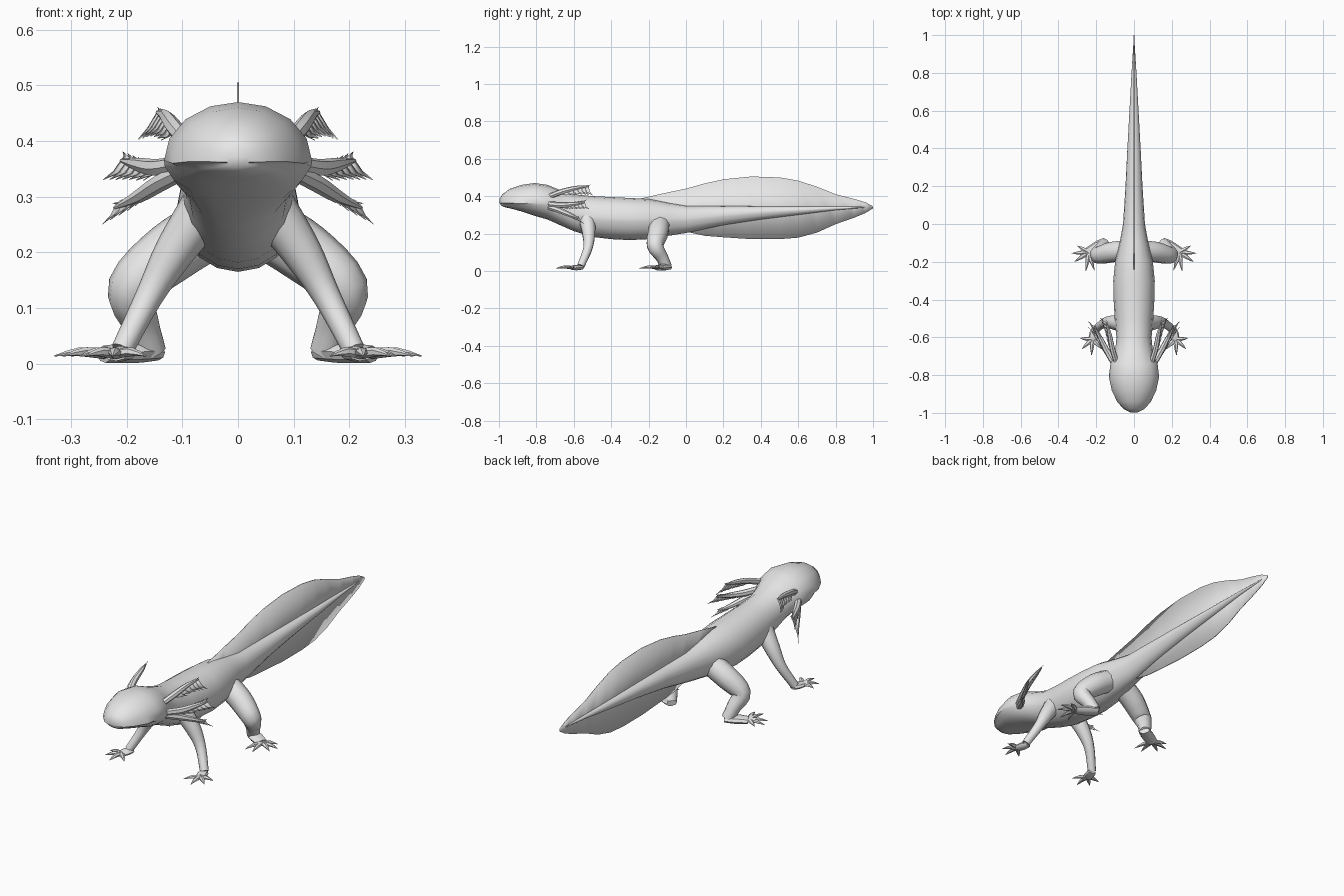
import bpy, bmesh, math
from mathutils import Vector

cube = bpy.data.objects.get("Cube")
if cube:
    bpy.data.objects.remove(cube)

skin = bpy.data.materials.new("pale_grey_skin")
skin.use_nodes = True
skin.diffuse_color = (0.8, 0.8, 0.8, 1)
for node in skin.node_tree.nodes:
    if node.type == 'BSDF_PRINCIPLED':
        node.inputs["Base Color"].default_value = skin.diffuse_color


def finish(name, bm, mirror=False, thick=0, angle=40):
    """Turn a bmesh into a shaded object, optionally mirrored or thickened."""
    bmesh.ops.recalc_face_normals(bm, faces=bm.faces)
    mesh = bpy.data.meshes.new(name)
    bm.to_mesh(mesh)
    bm.free()
    mesh.materials.append(skin)
    mesh.shade_smooth()
    mesh.set_sharp_from_angle(angle=math.radians(angle))
    ob = bpy.data.objects.new(name, mesh)
    bpy.context.collection.objects.link(ob)
    if thick:
        mod = ob.modifiers.new("thickness", 'SOLIDIFY')
        mod.thickness, mod.offset = thick, 0
    if mirror:
        ob.modifiers.new("mirror", 'MIRROR')
    return ob


def skin_rings(bm, rings):
    """Bridge closed rings of points and cap both ends."""
    loops = [[bm.verts.new(p) for p in ring] for ring in rings]
    n = len(loops[0])
    for a, b in zip(loops, loops[1:]):
        for i in range(n):
            j = (i + 1) % n
            bm.faces.new((a[i], a[j], b[j], b[i]))
    bm.faces.new(loops[0])
    bm.faces.new(loops[-1][::-1])


def spline(pts, steps):
    """Catmull-Rom interpolation of (x, y, z, radius) points."""
    v = [Vector(p) for p in pts]
    v = [v[0] * 2 - v[1]] + v + [v[-1] * 2 - v[-2]]
    out = []
    for a, b, c, d in zip(v, v[1:], v[2:], v[3:]):
        for s in range(steps):
            t = s / steps
            out.append(0.5 * (2 * b + (c - a) * t + (2 * a - 5 * b + 4 * c - d) * t * t
                              + (3 * b - a - 3 * c + d) * t ** 3))
    return out + [v[-2]]


def tube(bm, pts, sides=8, steps=3, flat=1.0):
    """Tapered round tube along a smooth path."""
    path = spline(pts, steps)
    side, rings = None, []
    for i, p in enumerate(path):
        tangent = (path[min(i + 1, len(path) - 1)] - path[max(i - 1, 0)]).to_3d().normalized()
        side = tangent.orthogonal() if side is None else side - tangent * side.dot(tangent)
        side.normalize()
        up = tangent.cross(side)
        ring = []
        for k in range(sides):
            a = math.tau * k / sides
            off = (side * math.cos(a) + up * math.sin(a)) * max(p[3], 0.001)
            off.z *= flat
            ring.append(p.to_3d() + off)
        rings.append(ring)
    skin_rings(bm, rings)


# Head, trunk and tail: y, top, bottom, half width, height of widest line
sections = [
    (-.997, .385, .352, .02, .362), (-.98, .412, .342, .055, .363),
    (-.94, .440, .333, .09, .363), (-.88, .460, .317, .118, .360),
    (-.81, .470, .295, .133, .365), (-.74, .460, .275, .125, .365),
    (-.68, .435, .248, .10, .345), (-.6, .410, .213, .093, .31),
    (-.5, .400, .182, .102, .29), (-.4, .395, .170, .108, .285),
    (-.3, .390, .165, .11, .28), (-.2, .385, .170, .10, .28),
    (-.1, .365, .187, .076, .28), (0, .348, .203, .058, .28),
    (.2, .347, .245, .045, .30), (.4, .346, .275, .035, .315),
    (.6, .345, .300, .024, .325), (.8, .345, .325, .013, .335),
    (.96, .345, .338, .003, .342)]
# The pair of angles just under the widest line forms the mouth crease
half = [90, 68, 45, 22, 0, -9, -30, -50, -70]
angles = half + [-90] + [180 - a for a in reversed(half[1:])]
bm = bmesh.new()
rings = []
for y, top, low, width, mid in sections:
    ring = []
    for deg in angles:
        a = math.radians(deg)
        s, c = math.sin(a), math.cos(a)
        lip = 0.92 if y < -.85 and s < -.01 else 1
        ring.append((width * c * lip, y * (1 if lip == 1 else .994),
                     mid + s * ((top - mid) if s > 0 else (mid - low))))
    rings.append(ring)
skin_rings(bm, rings)
finish("body", bm, angle=50)

# Tail fin: y, upper edge, lower edge
fin = [(-.24, .388, .34), (-.12, .415, .3), (0, .44, .21), (.1, .468, .188), (.2, .49, .18),
       (.35, .505, .17), (.5, .50, .17), (.6, .483, .178), (.7, .45, .205), (.8, .41, .25),
       (.9, .385, .285), (.96, .367, .31), (1, .345, .335)]
bm = bmesh.new()
rows = [[bm.verts.new((0, y, z)) for z in (top, low)] for y, top, low in fin]
for a, b in zip(rows, rows[1:]):
    bm.faces.new((a[0], a[1], b[1], b[0]))
finish("tail_fin", bm, thick=0.004)


def leg(name, limb, palm, toes):
    """Limb, flattened palm and pointed toes, mirrored to both sides."""
    bm = bmesh.new()
    tube(bm, limb, sides=10, steps=4)
    tube(bm, palm, sides=8, flat=0.55)
    root = Vector(palm[-1][:3])
    for x, y in toes:
        tip = Vector((x, y, .014))
        mid = root.lerp(tip, .5) + Vector((0, 0, .006))
        tube(bm, [(*root, .012), (*mid, .011), (*tip, .001)], sides=6, steps=2, flat=.75)
    finish(name, bm, mirror=True)


leg("front_legs",
    [(.06, -.53, .28, .045), (.115, -.52, .2, .036), (.16, -.525, .12, .025), (.208, -.563, .025, .02)],
    [(.2, -.552, .018, .018), (.21, -.58, .018, .026), (.22, -.61, .017, .022)],
    [(.285, -.605), (.275, -.66), (.225, -.695), (.165, -.665)])
leg("hind_legs",
    [(.04, -.14, .25, .055), (.12, -.15, .2, .055), (.19, -.165, .135, .045),
     (.175, -.13, .075, .034), (.158, -.105, .022, .03)],
    [(.145, -.095, .02, .026), (.185, -.12, .02, .034), (.24, -.15, .017, .028)],
    [(.3, -.115), (.33, -.155), (.315, -.2), (.255, -.25), (.21, -.245)])


def gill(name, path, fringe, back_share):
    """Curved stalk with a toothed flat fringe along both edges."""
    bm = bmesh.new()
    tube(bm, path, sides=7, steps=3)
    finish(name + "_stalks", bm, mirror=True)
    bm = bmesh.new()
    line = [p.to_3d() for p in spline(path, 3)][2:]
    for share in (1, -back_share):
        edge = Vector(fringe) * share
        last = len(line) - 2
        for i in range(last + 1):
            a, b = line[i], line[i + 1]
            grow = 0.6 + 0.4 * i / last
            vein = b + (b - a) * 0.7 + edge * grow
            pts = [a, b, b + edge * 0.55 * grow, vein, a + edge * 0.55 * grow * (i > 0)]
            pts = pts if i else pts[:4]
            bm.faces.new([bm.verts.new(p) for p in pts])
    finish(name + "_fringes", bm, mirror=True, thick=0.002)


gill("upper_gill",
     [(.09, -.74, .395, .014), (.115, -.66, .425, .015), (.13, -.58, .445, .011), (.145, -.52, .452, .003)],
     (.03, .01, -.05), .15)
gill("middle_gill",
     [(.1, -.75, .36, .015), (.145, -.67, .352, .016), (.18, -.6, .358, .012), (.21, -.54, .365, .003)],
     (.025, .01, -.036), .4)
gill("lower_gill",
     [(.1, -.74, .345, .015), (.14, -.68, .325, .016), (.18, -.62, .3, .012), (.222, -.57, .28, .003)],
     (.012, .015, -.025), .5)
